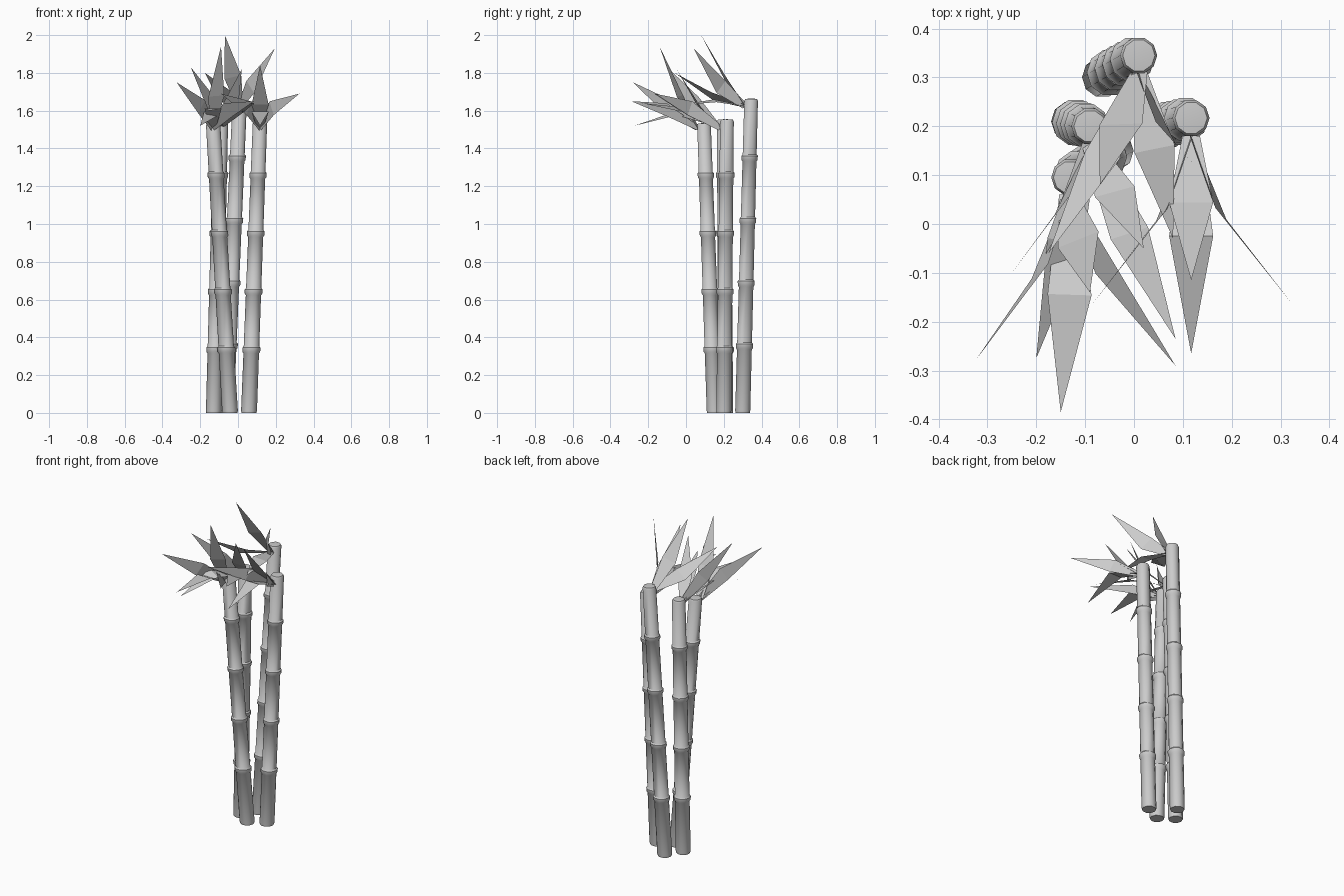
import bpy, bmesh, math
from mathutils import Vector

if "Cube" in bpy.data.objects:
    bpy.data.objects.remove(bpy.data.objects["Cube"])

SIDES = 10


def finish(bm, name):
    bmesh.ops.recalc_face_normals(bm, faces=bm.faces)
    me = bpy.data.meshes.new(name)
    bm.to_mesh(me)
    bm.free()
    ob = bpy.data.objects.new(name, me)
    bpy.context.collection.objects.link(ob)
    return ob


# Leaning bamboo cane: stacked rings with a raised lip at every node
def cane(name, base, top, height, first, step):
    profile = [(0, 0.040), (0.012, 0.042)]
    for i in range(4):
        z = first + i * step
        r = 0.042 - 0.004 * z / height
        profile += [(z - 0.02, r), (z - 0.012, r + 0.006),
                    (z + 0.010, r + 0.007), (z + 0.018, r)]
    profile += [(height - 0.012, 0.038), (height - 0.003, 0.033)]
    bm = bmesh.new()
    rings = []
    for z, r in profile:
        c = Vector(base).lerp(Vector(top), z / height)
        rings.append([bm.verts.new((c.x + r * math.cos(a), c.y + r * math.sin(a), z))
                      for a in (2 * math.pi * k / SIDES for k in range(SIDES))])
    for lo, hi in zip(rings, rings[1:]):
        for k in range(SIDES):
            n = (k + 1) % SIDES
            bm.faces.new((lo[k], lo[n], hi[n], hi[k]))
    bm.faces.new(rings[0][::-1])
    tip = bm.verts.new((top[0], top[1], height))
    for k in range(SIDES):
        bm.faces.new((rings[-1][k], rings[-1][(k + 1) % SIDES], tip))
    ob = finish(bm, name)
    bpy.ops.object.select_all(action='DESELECT')
    ob.select_set(True)
    bpy.context.view_layer.objects.active = ob
    bpy.ops.object.shade_smooth_by_angle(angle=math.radians(40))


# Spray of flat pointed blades; each blade is (tip, sideways bend, lift, width, roll)
def leaves(name, root, blades):
    bm = bmesh.new()
    root = Vector(root)
    for tip, bend, lift, width, roll in blades:
        tip = Vector(tip)
        d = (tip - root).normalized()
        side = d.cross(Vector((0, 0, 1))).normalized()
        up = side.cross(d)
        w = side * math.cos(math.radians(roll)) + up * math.sin(math.radians(roll))
        mid = root.lerp(tip, 0.46) + Vector((bend, 0, lift))
        pair = [[bm.verts.new(p + w * s * h) for s in (-1, 1)]
                for p, h in ((root, width * 0.2), (mid, width * 0.5))]
        end = bm.verts.new(tip)
        bm.faces.new((pair[0][0], pair[0][1], pair[1][1], pair[1][0]))
        bm.faces.new((pair[1][0], pair[1][1], end))
    finish(bm, name)


# Canes: foot xy, top xy, height, first node, node spacing
cane("back_cane", (-0.065, 0.30), (0.01, 0.345), 1.665, 0.355, 0.332)
cane("right_cane", (0.058, 0.20), (0.117, 0.217), 1.555, 0.335, 0.308)
cane("left_cane", (-0.128, 0.21), (-0.09, 0.20), 1.555, 0.335, 0.308)
cane("front_cane", (-0.042, 0.15), (-0.132, 0.095), 1.535, 0.335, 0.308)

# Leaf sprays facing forward from the cane tops
leaves("back_leaves", (0.01, 0.31, 1.625), [
    ((-0.07, 0.08, 2.0), 0.0, -0.02, 0.09, -25),
    ((0.195, 0.04, 1.93), -0.03, -0.04, 0.09, 85),
    ((-0.175, -0.06, 1.80), 0.01, -0.03, 0.085, -35),
    ((0.08, -0.03, 1.63), 0.0, 0.025, 0.085, 10)])
leaves("right_leaves", (0.117, 0.18, 1.51), [
    ((0.117, -0.265, 1.52), 0.0, 0.08, 0.09, 0),
    ((0.117, -0.115, 1.84), 0.0, -0.03, 0.09, 0),
    ((0.325, -0.165, 1.69), -0.035, 0.02, 0.08, 85),
    ((-0.09, -0.17, 1.69), 0.035, 0.02, 0.08, -85)])
leaves("left_leaves", (-0.09, 0.165, 1.52), [
    ((-0.20, -0.275, 1.52), 0.0, 0.07, 0.08, 20),
    ((0.02, -0.05, 1.82), 0.0, -0.03, 0.085, 15),
    ((-0.25, -0.10, 1.83), 0.02, -0.02, 0.085, -85),
    ((0.085, -0.235, 1.64), 0.0, 0.03, 0.085, 20)])
leaves("front_leaves", (-0.135, 0.06, 1.51), [
    ((-0.15, -0.385, 1.60), 0.01, 0.06, 0.09, 0),
    ((-0.09, -0.14, 1.94), 0.0, -0.03, 0.09, -10),
    ((-0.325, -0.28, 1.75), 0.03, 0.0, 0.085, -80),
    ((0.085, -0.29, 1.65), -0.02, 0.03, 0.085, 60)])
